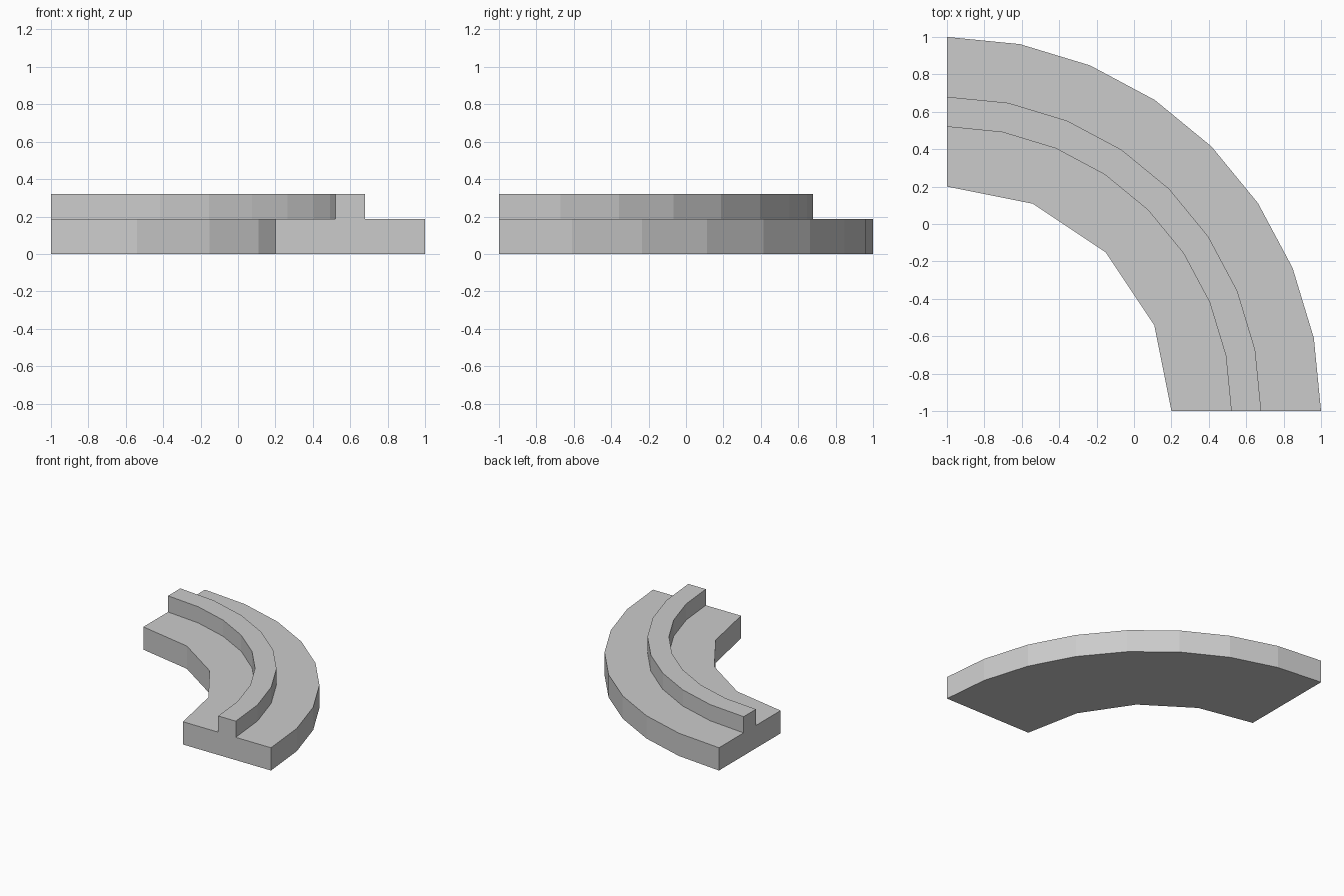
import bpy
import bmesh
import math

if "Cube" in bpy.data.objects:
    bpy.data.objects.remove(bpy.data.objects["Cube"])

CENTER = (-1.0, -1.0)   # centre of the quarter turn

grey = bpy.data.materials.new("light grey")
grey.diffuse_color = (0.6, 0.6, 0.6, 1.0)
grey.use_nodes = True
grey.node_tree.nodes["Principled BSDF"].inputs["Base Color"].default_value = grey.diffuse_color


def arc(radius, segments):
    """Points of a quarter circle, from the +x end to the +y end."""
    angles = [math.pi / 2 * i / segments for i in range(segments + 1)]
    return [(CENTER[0] + radius * math.cos(a), CENTER[1] + radius * math.sin(a))
            for a in angles]


def curved_slab(name, inner, inner_segments, outer, outer_segments, bottom, top):
    """Extrude a quarter ring outline between two heights."""
    outline = arc(outer, outer_segments) + arc(inner, inner_segments)[::-1]
    bm = bmesh.new()
    face = bm.faces.new([bm.verts.new((x, y, bottom)) for x, y in outline])
    result = bmesh.ops.extrude_face_region(bm, geom=[face], use_keep_orig=True)
    for v in result["geom"]:
        if isinstance(v, bmesh.types.BMVert):
            v.co.z = top
    bmesh.ops.recalc_face_normals(bm, faces=bm.faces)
    mesh = bpy.data.meshes.new(name)
    bm.to_mesh(mesh)
    bm.free()
    mesh.materials.append(grey)
    obj = bpy.data.objects.new(name, mesh)
    bpy.context.collection.objects.link(obj)
    return obj


# Wide base with a coarser inner edge
curved_slab("curved_base", 1.2, 4, 2.0, 8, 0.0, 0.187)
# Narrow raised rail along the middle
curved_slab("raised_rail", 1.52, 8, 1.68, 8, 0.187, 0.32)
